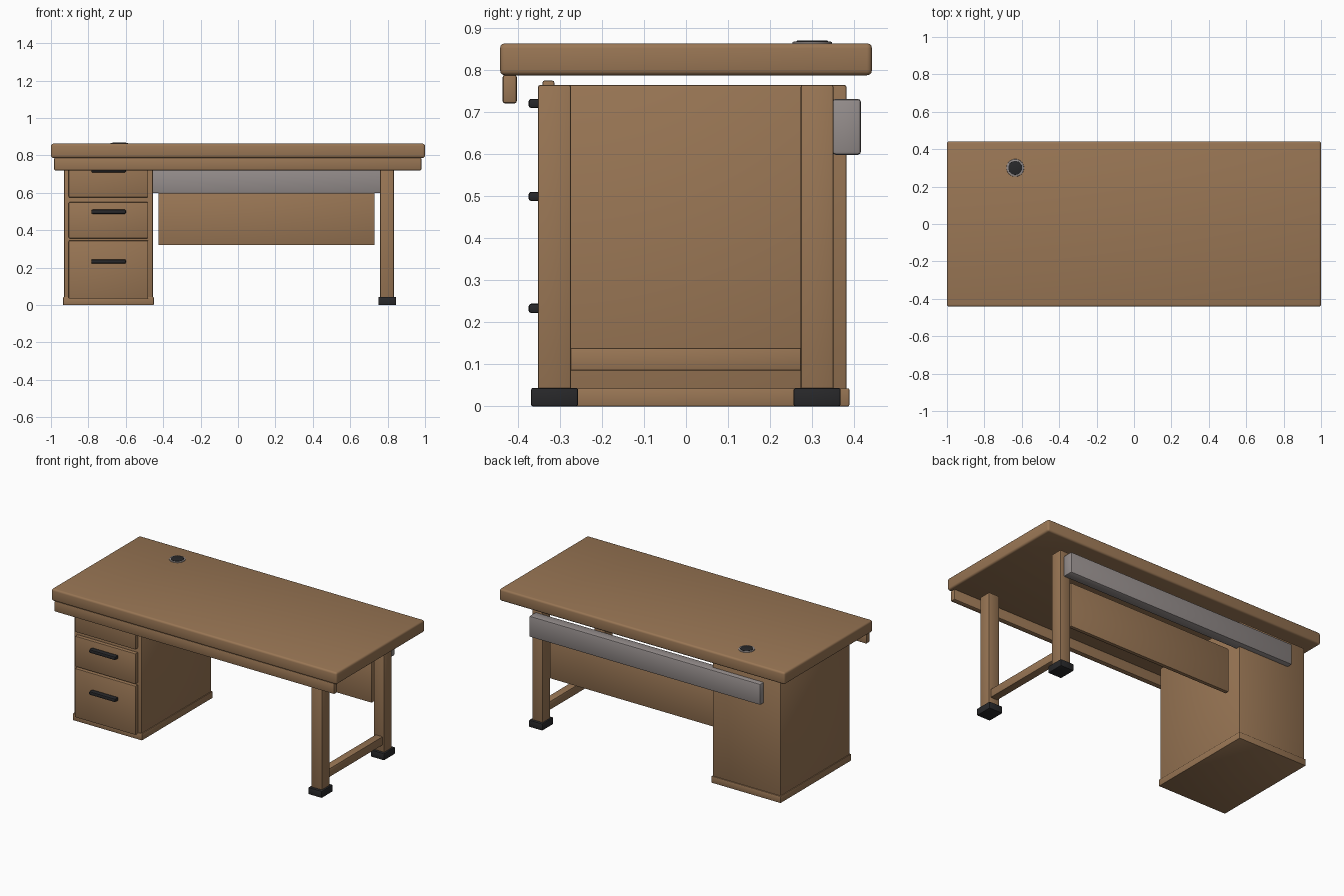
import bpy, math

if "Cube" in bpy.data.objects:
    bpy.data.objects.remove(bpy.data.objects["Cube"])


def material(name, rgb):
    m = bpy.data.materials.new(name)
    m.diffuse_color = (*rgb, 1)
    m.use_nodes = True
    m.node_tree.nodes["Principled BSDF"].inputs["Base Color"].default_value = m.diffuse_color
    return m


WOOD = material("warm wood", (0.32, 0.182, 0.09))
GREY = material("grey metal", (0.30, 0.268, 0.262))
DARK = material("dark plastic", (0.021, 0.021, 0.023))


def finish(ob, name, mat, bevel, segments):
    ob.name = name
    ob.data.materials.append(mat)
    if bevel:
        mod = ob.modifiers.new("rounded edges", 'BEVEL')
        mod.width = bevel
        mod.segments = segments
        mod.limit_method = 'ANGLE'
        bpy.ops.object.modifier_apply(modifier=mod.name)
    bpy.ops.object.shade_smooth_by_angle(angle=math.radians(35))
    return ob


def box(name, x, y, z, mat, bevel=0.004, segments=2):
    bpy.ops.mesh.primitive_cube_add(
        size=1, location=(sum(x) / 2, sum(y) / 2, sum(z) / 2))
    ob = bpy.context.object
    ob.scale = (x[1] - x[0], y[1] - y[0], z[1] - z[0])
    bpy.ops.object.transform_apply(location=False, rotation=False, scale=True)
    return finish(ob, name, mat, bevel, segments)


def disc(name, centre, radius, z, mat, bevel):
    bpy.ops.mesh.primitive_cylinder_add(
        vertices=32, radius=radius, depth=z[1] - z[0],
        location=(centre[0], centre[1], sum(z) / 2))
    return finish(bpy.context.object, name, mat, bevel, 2)


# Desk top and front apron
box("desk_top", (-1, 1), (-0.442, 0.442), (0.787, 0.863), WOOD, 0.012, 3)
box("front_apron", (-0.983, 0.98), (-0.436, -0.402), (0.72, 0.788), WOOD, 0.006)

# Drawer pedestal with plinth
box("pedestal", (-0.93, -0.455), (-0.315, 0.382), (0.012, 0.764), WOOD, 0.006)
box("pedestal_plinth", (-0.935, -0.45), (-0.319, 0.388), (0, 0.043), WOOD, 0.003)

# Drawer fronts and their handles: bottom, top, handle height
drawers = {"lower": (0.035, 0.345, 0.233),
           "middle": (0.357, 0.55, 0.499),
           "upper": (0.576, 0.774, 0.72)}
for label, (low, high, grip) in drawers.items():
    box(label + "_drawer_front", (-0.905, -0.481), (-0.341, -0.313), (low, high), WOOD)
    box(label + "_drawer_handle", (-0.784, -0.6), (-0.374, -0.34),
        (grip - 0.011, grip + 0.011), DARK, 0.006)

# Right-hand leg frame
for label, y in (("front", -0.3125), ("back", 0.3115)):
    box(label + "_leg", (0.76, 0.834), (y - 0.039, y + 0.039), (0.01, 0.764), WOOD, 0.005)
    box(label + "_foot", (0.75, 0.845), (y - 0.056, y + 0.056), (0, 0.044), DARK, 0.005)
box("leg_stretcher", (0.772, 0.822), (-0.28, 0.28), (0.085, 0.139), WOOD)

# Rear modesty panel and cable tray
box("modesty_panel", (-0.425, 0.73), (0.296, 0.32), (0.32, 0.62), WOOD, 0.003)
box("cable_tray", (-0.812, 0.81), (0.348, 0.416), (0.598, 0.731), GREY, 0.008)
bpy.data.objects["modesty_panel"].location.z -= 0.01
bpy.data.objects["modesty_panel"].scale.z = 0.28 / 0.30

# Cable grommet in the desk top
disc("grommet_ring", (-0.635, 0.3), 0.047, (0.85, 0.867), GREY, 0.003)
disc("grommet_cap", (-0.635, 0.3), 0.037, (0.855, 0.869), DARK, 0.001)
